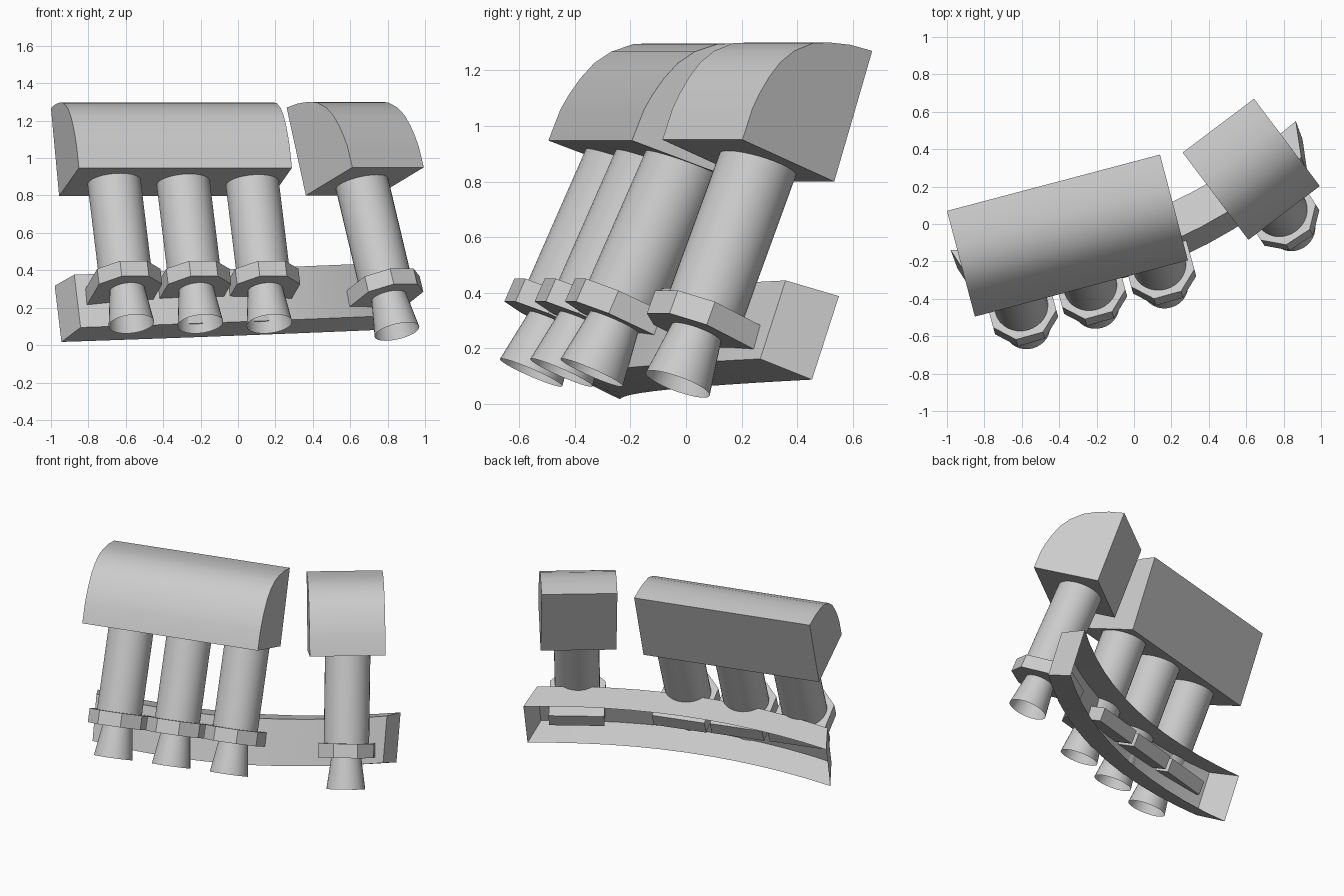
import bpy, bmesh
from math import sin, cos, radians, pi
from mathutils import Vector

if "Cube" in bpy.data.objects:
    bpy.data.objects.remove(bpy.data.objects["Cube"])


def finish(name, verts, faces, smooth=True):
    me = bpy.data.meshes.new(name)
    me.from_pydata([tuple(v) for v in verts], [], faces)
    bm = bmesh.new()
    bm.from_mesh(me)
    bmesh.ops.recalc_face_normals(bm, faces=bm.faces)
    bm.to_mesh(me)
    bm.free()
    ob = bpy.data.objects.new(name, me)
    bpy.context.collection.objects.link(ob)
    if smooth:
        bpy.ops.object.select_all(action='DESELECT')
        ob.select_set(True)
        bpy.context.view_layer.objects.active = ob
        bpy.ops.object.shade_smooth_by_angle(angle=radians(35))
    return ob


def loft(name, rings, caps=True, smooth=True):
    n = len(rings[0])
    verts = [v for r in rings for v in r]
    faces = [(k * n + i, k * n + (i + 1) % n, (k + 1) * n + (i + 1) % n, (k + 1) * n + i)
             for k in range(len(rings) - 1) for i in range(n)]
    if caps:
        faces += [tuple(range(n)), tuple(range(len(verts) - n, len(verts)))]
    return finish(name, verts, faces, smooth)


# rounded head blocks: tilted profile extruded sideways
PROFILE = [(0, 0), (.44, 0), (.436, .12), (.425, .18), (.405, .25), (.375, .32),
           (.33, .38), (.26, .435), (.19, .463), (.1, .487), (0, .5)]


def head_block(name, corner, azimuth, length, z0):
    a, t = radians(azimuth), radians(20)
    side, front = Vector((cos(a), sin(a), 0)), Vector((sin(a), -cos(a), 0))
    ring = []
    for p, q in PROFILE:
        f = .171 + p * cos(t) - q * sin(t)
        z = z0 + p * sin(t) + q * cos(t)
        ring.append(Vector((*corner, z)) + front * f)
    loft(name, [ring, [v + side * length for v in ring]])


head_block("wide_head_block", (-1, .07), 14.8, 1.178, .797)
head_block("single_head_block", (.26, .382), 37, .478, .80)


# leaning column with its flange plate and flared open nozzle
FLANGE = [(-.175, -.22), (.175, -.22), (.175, .075), (.075, .178), (-.075, .178), (-.175, .075)]


def column(label, base, azimuth, tilt, top):
    a, t = radians(azimuth), radians(tilt)
    axis = Vector((-sin(t) * sin(a), sin(t) * cos(a), cos(t)))
    side = Vector((cos(a), sin(a), 0))
    front = side.cross(axis)
    base = Vector(base)

    def circle(r, h):
        return [base + axis * h + side * r * cos(i * pi / 16) + front * r * sin(i * pi / 16)
                for i in range(32)]

    def plate(h):
        return [base + axis * h + side * x + front * y for x, y in FLANGE]

    loft("column_" + label, [circle(.143, .25), circle(.143, top)])
    loft("flange_" + label, [plate(.2), plate(.29)], smooth=False)
    loft("nozzle_" + label, [circle(.1225, 0), circle(.093, .21)], caps=False)


for i in range(3):
    column(str(i + 1), (-.57 + .369 * i, -.557 + .109 * i, .113), 15.5, 24.5, .86)
column("4", (.85, -.03, .072), 33, 23.5, .9)


# curved tray behind the nozzles, open at the back
start, end = Vector((-.98, -.14, .317)), Vector((.865, .55, .388))
chord = (end - start).normalized()
front = Vector((.353, -.936, 0))
depth = front * .188 + Vector((0, 0, .064))
drop = Vector((.036, -.097, -.3))
SEG = 12
sections = []
for i in range(SEG + 1):
    s = i / SEG
    p = start.lerp(end, s) + front * .182 * (1 - (2 * s - 1) ** 2)
    inset = chord * .04 * (1 - 2 * s)
    top_front = p + depth + inset + drop * .02
    bottom_front = p + drop + depth + inset - drop * .04
    sections.append([p, top_front, bottom_front, p + drop])
verts = [v for s in sections for v in s]
faces = [(4 * k + j, 4 * k + j + 1, 4 * k + j + 5, 4 * k + j + 4)
         for k in range(SEG) for j in range(3)]
faces += [(0, 1, 2, 3), tuple(4 * SEG + j for j in range(4))]
finish("curved_tray", verts, faces)
